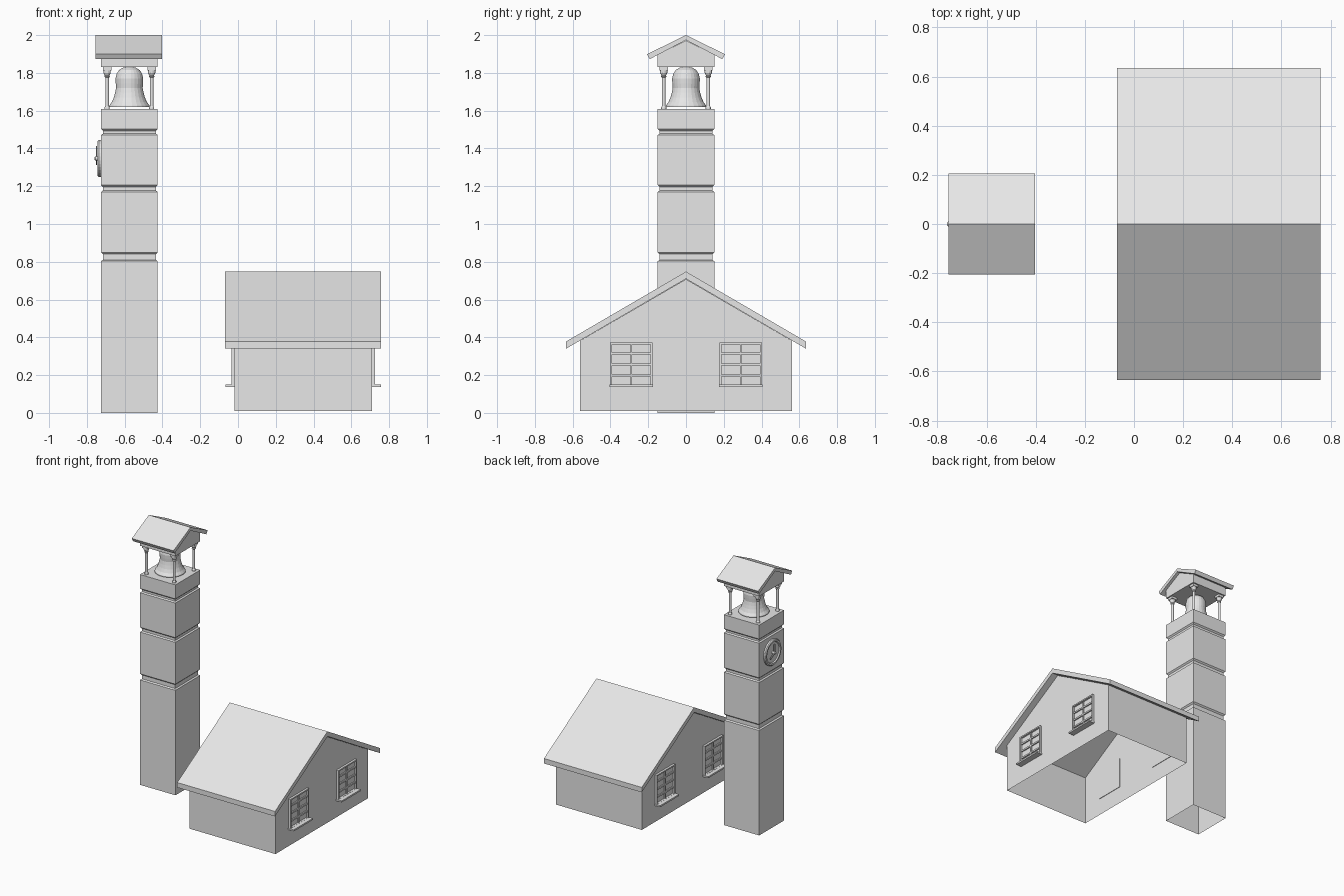
import bpy, bmesh, math
from mathutils import Vector

cube = bpy.data.objects.get("Cube")
if cube:
    bpy.data.objects.remove(cube, do_unlink=True)

stone = bpy.data.materials.new("light grey")
stone.use_nodes = True
stone.diffuse_color = (0.8, 0.8, 0.8, 1)
stone.node_tree.nodes["Principled BSDF"].inputs["Base Color"].default_value = (0.8, 0.8, 0.8, 1)


def finish(name, bm, smooth=False):
    bmesh.ops.recalc_face_normals(bm, faces=bm.faces)
    mesh = bpy.data.meshes.new(name)
    bm.to_mesh(mesh)
    bm.free()
    mesh.materials.append(stone)
    ob = bpy.data.objects.new(name, mesh)
    bpy.context.collection.objects.link(ob)
    return ob


def add_box(bm, x, y, z):
    """Box from (low, high) ranges on each axis."""
    verts = bmesh.ops.create_cube(bm, size=1)["verts"]
    for v in verts:
        v.co = Vector([(lo + hi) / 2 + c * (hi - lo) for c, (lo, hi) in zip(v.co, (x, y, z))])
    return verts


def gable_prism(name, outline, x0, x1, open_bottom=False):
    """Extrude a closed (y, z) outline along x."""
    bm = bmesh.new()
    face = bm.faces.new([bm.verts.new((x0, y, z)) for y, z in outline])
    ext = bmesh.ops.extrude_face_region(bm, geom=[face], use_keep_orig=True)["geom"]
    for v in ext:
        if isinstance(v, bmesh.types.BMVert):
            v.co.x = x1
    bm.normal_update()
    if open_bottom:
        low = min(z for y, z in outline)
        under = [f for f in bm.faces if all(abs(v.co.z - low) < 1e-4 for v in f.verts)]
        bmesh.ops.delete(bm, geom=under, context="FACES")
    return finish(name, bm)


def turned(bm, profile, cx, cy, sides):
    """Revolve an (r, z) profile about a vertical axis."""
    rings = []
    for r, z in profile:
        rings.append([bm.verts.new((cx + r * math.cos(math.tau * (i + 0.5) / sides),
                                    cy + r * math.sin(math.tau * (i + 0.5) / sides), z))
                      for i in range(sides)])
    for a, b in zip(rings, rings[1:]):
        for i in range(sides):
            j = (i + 1) % sides
            bm.faces.new((a[i], a[j], b[j], b[i]))
    return rings


def mirrored(points):
    return points + [(-y, z) for y, z in reversed(points) if y != 0]


# House: open-bottomed gabled walls and overhanging roof
WALL_LO, WALL_HI = -0.018, 0.709
gable_prism("house_walls", [(-0.56, 0.01), (-0.56, 0.383), (0, 0.708), (0.56, 0.383), (0.56, 0.01)],
            WALL_LO, WALL_HI, open_bottom=True)
gable_prism("house_roof", [(-0.635, 0.34), (-0.635, 0.378), (0, 0.748), (0.635, 0.378),
                           (0.635, 0.34), (0, 0.71)], -0.07, 0.758)

# Windows: frame, glazing bars and sill, two on each gable
for end, wall, out in (("left", WALL_HI, 1), ("right", WALL_LO, -1)):
    for place, cy in (("front", -0.29), ("back", 0.29)):
        bm = bmesh.new()

        def depth(a, b):
            return tuple(sorted((wall + out * a, wall + out * b)))

        y0, y1, z0, z1 = cy - 0.112, cy + 0.112, 0.14, 0.372
        add_box(bm, depth(-0.004, 0.002), (y0, y1), (z0, z1))
        for y in (y0, y1 - 0.01):
            add_box(bm, depth(0, 0.017), (y, y + 0.01), (z0, z1))
        for z in (z0, z1 - 0.01):
            add_box(bm, depth(0, 0.017), (y0, y1), (z, z + 0.01))
        add_box(bm, depth(0, 0.011), (cy - 0.005, cy + 0.005), (z0, z1))
        for k in (1, 2, 3):
            z = z0 + k * (z1 - z0) / 4
            add_box(bm, depth(0, 0.011), (y0, y1), (z - 0.006, z + 0.006))
        add_box(bm, depth(0, 0.047), (y0 - 0.003, y1 + 0.003), (z0 - 0.003, z0 + 0.009))
        finish(f"window_{end}_{place}", bm)

# Tower shaft: square profile with three recessed bands
CX = -0.575
HALF = 0.15
DIAG = math.sqrt(2)
shaft = [(HALF, 0)]
for lo, hi in ((0.803, 0.85), (1.17, 1.206), (1.471, 1.503)):
    shaft += [(HALF, lo), (HALF - 0.01, lo + 0.007), (HALF - 0.01, hi - 0.01), (HALF, hi)]
shaft.append((HALF, 1.61))
bm = bmesh.new()
rings = turned(bm, [(r * DIAG, z) for r, z in shaft], CX, 0, 4)
bm.faces.new(rings[-1])
finish("tower_shaft", bm)

# Belfry columns with stepped capitals
column = [(0.014, 1.61), (0.014, 1.618), (0.01, 1.624), (0.01, 1.775), (0.015, 1.78),
          (0.013, 1.787), (0.02, 1.8), (0.02, 1.815)]
for sx, side in ((-1, "right"), (1, "left")):
    for sy, place in ((-1, "front"), (1, "back")):
        x, y = CX + sx * 0.118, sy * 0.118
        bm = bmesh.new()
        turned(bm, column, x, y, 12)
        add_box(bm, (x - 0.022, x + 0.022), (y - 0.022, y + 0.022), (1.812, 1.83))
        finish(f"column_{place}_{side}", bm)

# Bell
bell_profile = [(0.098, 1.62), (0.108, 1.62), (0.107, 1.628), (0.094, 1.645), (0.083, 1.67), (0.076, 1.695),
                (0.071, 1.72), (0.073, 1.745), (0.074, 1.77), (0.068, 1.795), (0.055, 1.815),
                (0.035, 1.827), (0.012, 1.832)]
bm = bmesh.new()
rings = turned(bm, bell_profile, CX, 0, 24)
bm.faces.new(rings[0])
bm.faces.new(rings[-1])
finish("bell", bm)

# Belfry gable block and its small roof
gable_prism("belfry_gable", [(-HALF, 1.83), (-HALF, 1.897), (0, 1.972), (HALF, 1.897), (HALF, 1.83)],
            CX - HALF, CX + HALF)
gable_prism("belfry_roof", mirrored([(0, 1.974), (0.192, 1.873), (0.206, 1.899)]) [:3]
            + [(0, 2.0), (-0.206, 1.899), (-0.192, 1.873)], -0.755, -0.402)

# Clock on the right face of the tower: disc, raised rim, hands and centre knob
FACE_X, CLOCK_Z = CX - HALF, 1.347


def dial(bm, profile):
    """Revolve a (radius, outward distance) profile about the clock axis."""
    rings = turned(bm, profile, 0, 0, 32)
    bm.faces.new(rings[-1])
    for v in bm.verts:
        v.co = Vector((FACE_X - v.co.z, v.co.y, CLOCK_Z + v.co.x))


bm = bmesh.new()
dial(bm, [(0.098, 0), (0.098, 0.012), (0.092, 0.018), (0.08, 0.018), (0.076, 0.009)])
finish("clock_face", bm)
bm = bmesh.new()
dial(bm, [(0.011, 0.005), (0.011, 0.03), (0.007, 0.035)])
finish("clock_knob", bm)
for name, length, angle in (("minute_hand", 0.066, 0), ("hour_hand", 0.058, 120)):
    bm = bmesh.new()
    add_box(bm, (-0.028, -0.022), (-0.006, 0.006), (0, length))
    a = math.radians(angle)
    for v in bm.verts:
        y, z = v.co.y, v.co.z
        v.co = Vector((FACE_X + v.co.x, y * math.cos(a) + z * math.sin(a),
                       CLOCK_Z + z * math.cos(a) - y * math.sin(a)))
    finish(name, bm)
